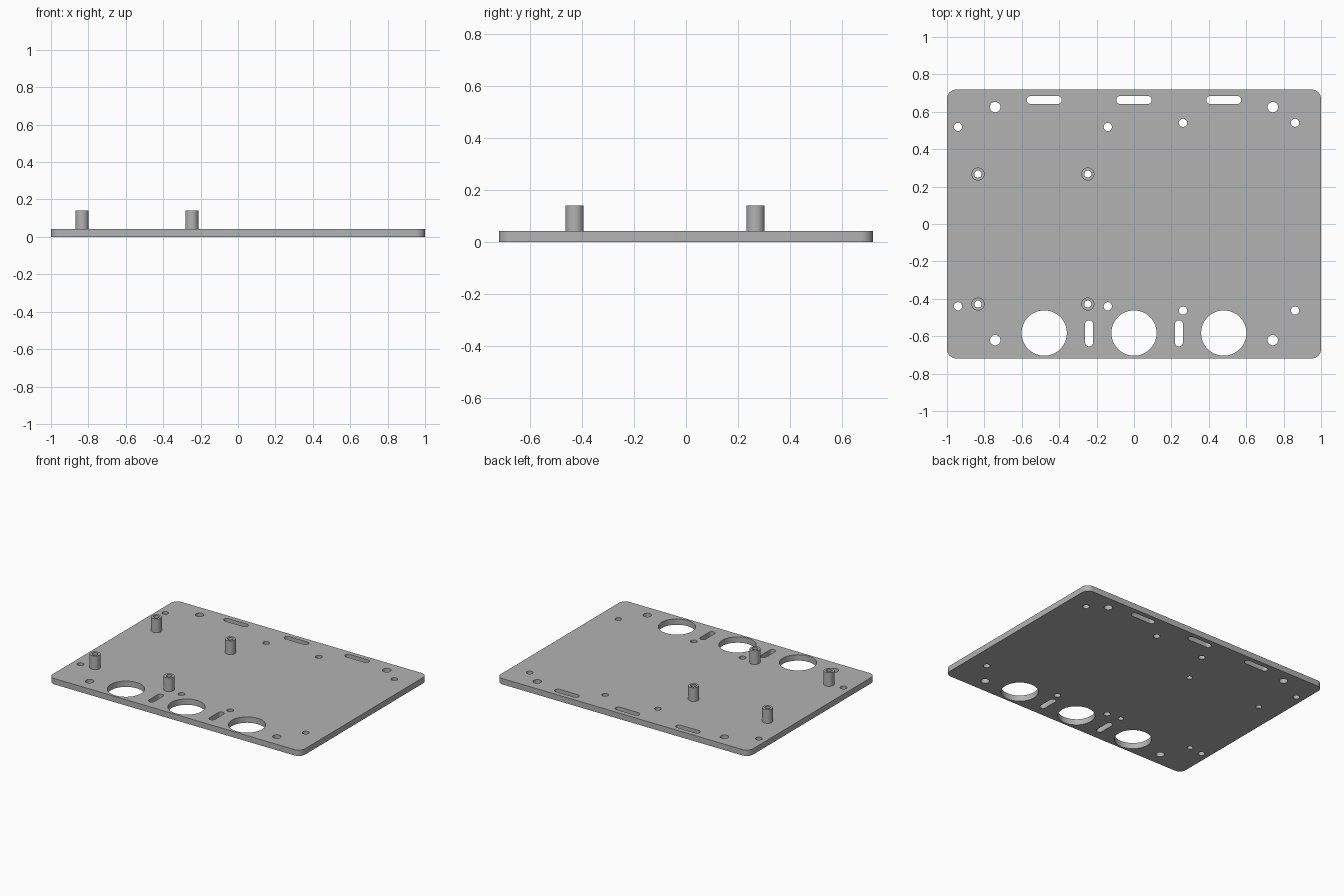
import bpy, bmesh, math

if "Cube" in bpy.data.objects:
    bpy.data.objects.remove(bpy.data.objects["Cube"])

THICK = 0.042
TOP = 0.14

grey = bpy.data.materials.new("light grey")
grey.diffuse_color = (0.45, 0.45, 0.45, 1)
grey.use_nodes = True
grey.node_tree.nodes["Principled BSDF"].inputs["Base Color"].default_value = grey.diffuse_color


def rounded(cx, cy, w, h, r, n):
    """Outline of a rounded rectangle; a full radius gives a slot or circle."""
    pts = []
    for k, (sx, sy) in enumerate([(1, 1), (-1, 1), (-1, -1), (1, -1)]):
        for i in range(n + 1):
            a = math.pi / 2 * (k + i / n)
            p = (cx + sx * (w / 2 - r) + r * math.cos(a),
                 cy + sy * (h / 2 - r) + r * math.sin(a))
            if not pts or math.dist(p, pts[-1]) > 1e-5:
                pts.append(p)
    if math.dist(pts[0], pts[-1]) < 1e-5:
        pts.pop()
    return pts


def circle(cx, cy, r, n=8):
    return rounded(cx, cy, 2 * r, 2 * r, r, n)


def slab(name, outlines, z0, z1):
    """Solid from a first outer outline and further hole outlines."""
    curve = bpy.data.curves.new(name, 'CURVE')
    curve.dimensions = '2D'
    curve.fill_mode = 'BOTH'
    curve.extrude = (z1 - z0) / 2
    for pts in outlines:
        s = curve.splines.new('POLY')
        s.points.add(len(pts) - 1)
        for p, (x, y) in zip(s.points, pts):
            p.co = (x, y, 0, 1)
        s.use_cyclic_u = True
    tmp = bpy.data.objects.new(name + "_outline", curve)
    bpy.context.collection.objects.link(tmp)
    bpy.context.view_layer.update()
    deps = bpy.context.evaluated_depsgraph_get()
    mesh = bpy.data.meshes.new_from_object(tmp.evaluated_get(deps))
    bpy.data.objects.remove(tmp)
    bm = bmesh.new()
    bm.from_mesh(mesh)
    bmesh.ops.translate(bm, verts=bm.verts, vec=(0, 0, (z0 + z1) / 2))
    bmesh.ops.remove_doubles(bm, verts=bm.verts, dist=1e-5)
    bmesh.ops.recalc_face_normals(bm, faces=bm.faces)
    bm.to_mesh(mesh)
    bm.free()
    mesh.materials.clear()
    mesh.materials.append(grey)
    ob = bpy.data.objects.new(name, mesh)
    bpy.context.collection.objects.link(ob)
    bpy.ops.object.select_all(action='DESELECT')
    ob.select_set(True)
    bpy.context.view_layer.objects.active = ob
    bpy.ops.object.shade_smooth_by_angle(angle=math.radians(30))


standoffs = [(x, y) for x in (-0.834, -0.247) for y in (0.267, -0.428)]

# Base plate with its cut-outs
shapes = [rounded(0, 0, 2, 1.438, 0.05, 8)]
for x in (-0.48, 0, 0.48):
    shapes.append(circle(x, -0.583, 0.121, 16))                      # large openings
    shapes.append(rounded(x, 0.663, 0.187, 0.043, 0.0215, 6))        # back slots
for x in (-0.24, 0.24):
    shapes.append(rounded(x, -0.585, 0.043, 0.14, 0.0215, 6))        # front slots
for x in (-0.742, 0.742):
    shapes += [circle(x, y, 0.028) for y in (0.625, -0.621)]         # corner holes
for x in (-0.941, -0.14):
    shapes += [circle(x, y, 0.022) for y in (0.519, -0.44)]          # left screw holes
for x in (0.262, 0.861):
    shapes += [circle(x, y, 0.022) for y in (0.541, -0.463)]         # right screw holes
shapes += [circle(x, y, 0.019) for x, y in standoffs]
slab("base_plate", shapes, 0, THICK)

# Hollow standoffs
for x, y in standoffs:
    slab("standoff", [circle(x, y, 0.035), circle(x, y, 0.019)], THICK, TOP)
